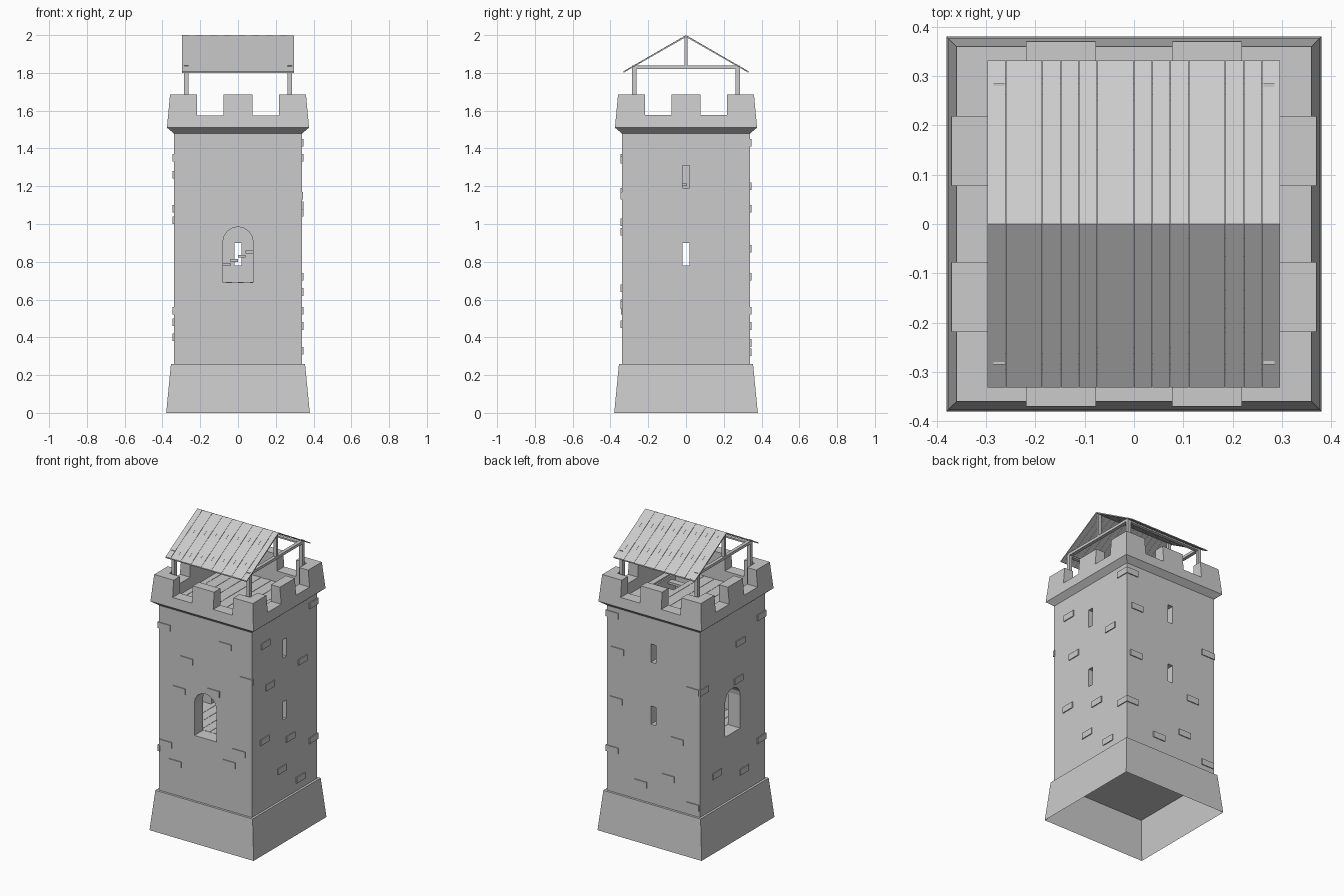
import bpy, bmesh, math
from mathutils import Vector, Matrix

if "Cube" in bpy.data.objects:
    bpy.data.objects.remove(bpy.data.objects["Cube"], do_unlink=True)

stone = bpy.data.materials.new("pale grey stone")
stone.use_nodes = True
GREY = (0.6, 0.6, 0.6, 1)
stone.diffuse_color = GREY
stone.node_tree.nodes["Principled BSDF"].inputs["Base Color"].default_value = GREY


def finish(name, bm):
    bmesh.ops.recalc_face_normals(bm, faces=bm.faces)
    mesh = bpy.data.meshes.new(name)
    bm.to_mesh(mesh)
    bm.free()
    mesh.materials.append(stone)
    obj = bpy.data.objects.new(name, mesh)
    bpy.context.scene.collection.objects.link(obj)
    return obj


def add_box(bm, lo, hi):
    lo, hi = Vector(lo), Vector(hi)
    m = Matrix.Translation((lo + hi) / 2) @ Matrix.Diagonal((*(hi - lo), 1))
    return bmesh.ops.create_cube(bm, size=1, matrix=m)["verts"]


def boxes(name, pairs):
    bm = bmesh.new()
    for lo, hi in pairs:
        add_box(bm, lo, hi)
    return finish(name, bm)


def square_loft(bm, profile, cap_start=True, cap_end=True, closed=False):
    """Skin square rings given as (half width, height)."""
    rings = [[bm.verts.new((sx * r, sy * r, z))
              for sx, sy in ((-1, -1), (1, -1), (1, 1), (-1, 1))] for r, z in profile]
    pairs = list(zip(rings, rings[1:]))
    if closed:
        pairs.append((rings[-1], rings[0]))
    for a, b in pairs:
        for i in range(4):
            j = (i + 1) % 4
            bm.faces.new((a[i], a[j], b[j], b[i]))
    if cap_start and not closed:
        bm.faces.new(rings[0])
    if cap_end and not closed:
        bm.faces.new(rings[-1])


def cut(target, cutter):
    mod = target.modifiers.new("cut", 'BOOLEAN')
    mod.operation = 'DIFFERENCE'
    mod.solver = 'EXACT'
    mod.object = cutter
    cutter.hide_render = True
    cutter.hide_viewport = True
    cutter.display_type = 'WIRE'


# Flared plinth, open underneath
bm = bmesh.new()
square_loft(bm, [(0.38, 0), (0.355, 0.26)], cap_start=False)
finish("plinth", bm)

# Tower shaft with hollow room
WALL, ROOM = 0.34, 0.25
bm = bmesh.new()
square_loft(bm, [(WALL, 0.26), (WALL, 1.49), (ROOM, 1.49), (ROOM, 0.68)])
shaft = finish("shaft", bm)

# Arched openings: front and -x walls
bm = bmesh.new()
arc = [(0.08 * math.cos(math.pi * i / 8), 0.905 + 0.08 * math.sin(math.pi * i / 8)) for i in range(9)]
outline = [(-0.08, 0.69), (0.08, 0.69)] + arc
for turn in (0, -math.pi / 2):
    face = bm.faces.new([bm.verts.new((x, -0.4, z)) for x, z in outline])
    out = bmesh.ops.extrude_face_region(bm, geom=[face])["geom"]
    far = [v for v in out if isinstance(v, bmesh.types.BMVert)]
    bmesh.ops.translate(bm, verts=far, vec=(0, 0.2, 0))
    bmesh.ops.rotate(bm, verts=list({*far, *face.verts}), matrix=Matrix.Rotation(turn, 3, 'Z'))
cut(shaft, finish("arch_cutter", bm))

# Arrow slits: back and +x walls
slits = []
for z in (0.78, 1.19):
    slits.append(((-0.018, 0.2, z), (0.018, 0.4, z + 0.12)))
    slits.append(((0.2, -0.018, z), (0.4, 0.018, z + 0.12)))
cut(shaft, boxes("slit_cutter", slits))

# Raised bricks, (along wall, height) per wall, rightward as seen from outside
BRICKS = {
    "front": (0, [(.146, 1.34), (-.135, 1.17), (-.19, .96), (.06, 1.01), (-.29, .58),
                  (.247, .66), (-.22, .47), (.175, .57), (-.3, 1.35), (.3, 1.15)]),
    "right": (1, [(-.2, 1.35), (.186, 1.1), (-.155, 1.06), (-.21, .72), (.06, .64),
                  (-.03, .46), (.165, .33), (.3, 1.43), (.3, .54)]),
    "back": (2, [(-.26, 1.2), (-.27, .87), (.175, .72), (.11, .46), (-.09, .37),
                 (-.3, .54), (.29, 1.08), (.29, .32), (-.3, 1.43)]),
    "left": (3, [(.08, 1.26), (.06, 1.02), (-.165, .48), (.12, .4), (.3, .54),
                 (.3, 1.35), (-.3, 1.08)]),
}
bm = bmesh.new()
for quarter, spots in BRICKS.values():
    spin = Matrix.Rotation(quarter * math.pi / 2, 3, 'Z')
    for u, z in spots:
        verts = add_box(bm, (u - 0.045, -WALL - 0.006, z - 0.02), (u + 0.045, -WALL + 0.01, z + 0.02))
        bmesh.ops.rotate(bm, verts=verts, matrix=spin)
finish("raised_bricks", bm)

# Parapet ring with corbel, notched into merlons
DECK = 0.295
bm = bmesh.new()
square_loft(bm, [(WALL, 1.48), (0.376, 1.51), (0.36, 1.685), (DECK, 1.685), (DECK, 1.48)], closed=True)
parapet = finish("parapet", bm)
notches = []
for x in (-0.148, 0.148):
    notches.append(((x - 0.07, -0.5, 1.575), (x + 0.07, 0.5, 1.8)))
    notches.append(((-0.5, x - 0.07, 1.576), (0.5, x + 0.07, 1.8)))
for i, pair in enumerate(notches):
    cut(parapet, boxes(f"crenel_cutter_{i}", [pair]))


# Plank floors; the deck leaves a stair hatch
def planks(name, half, top, hatch=None, count=16):
    w = 2 * half / count
    pairs = []
    for i in range(count):
        x = -half + i * w
        runs = [(-half, half)]
        if hatch and hatch[0] < x + w / 2 < hatch[1]:
            runs = [(-half, hatch[2]), (hatch[3], half)]
        t = top - 0.001 * (i % 2)
        pairs += [((x, a, top - 0.01), (x + w - 0.001, b, t)) for a, b in runs]
    return boxes(name, pairs)


planks("room_floor", ROOM, 0.692)
planks("deck", DECK, 1.502, hatch=(0.11, 0.26, -0.22, -0.03))

# Stair treads: along the back wall, then steeply up to the hatch
treads = [((-0.24 + 0.04 * i, 0.15, 0.69 + 0.022 * i), (-0.2 + 0.04 * i, ROOM, 0.705 + 0.022 * i))
          for i in range(11)]
treads += [((0.14, 0.14 - 0.035 * i, 0.95 + 0.05 * i), (ROOM, 0.18 - 0.035 * i, 0.965 + 0.05 * i))
           for i in range(11)]
boxes("stair_treads", treads)

# Roof frame: corner posts, tie beams, wall plates, king posts
P, T = 0.274, 0.011
frame = []
for s in (-1, 1):
    x = s * P
    for y in (-P, P):
        frame.append(((x - T, y - T, 1.49), (x + T, y + T, 1.822)))
    frame.append(((x - T, -P - T, 1.82), (x + T, P + T, 1.838)))
    frame.append(((-P, x - T, 1.815), (P, x + T, 1.825)))
    frame.append(((x - T, -0.008, 1.83), (x + T, 0.008, 1.99)))
boxes("roof_frame", frame)

# Roof slopes made of narrow overlapping board columns
EAVE, LOW, RIDGE, HALF = 0.332, 1.808, 2.0, 0.297
for side, sign in (("front", -1), ("back", 1)):
    bm = bmesh.new()
    w = 2 * HALF / 16
    for i in range(16):
        x = -HALF + i * w
        lift = -0.001 * (i % 2)
        section = [(EAVE, LOW + lift), (0, RIDGE + lift), (0, RIDGE - 0.01), (EAVE, LOW - 0.008)]
        face = bm.faces.new([bm.verts.new((x, sign * y, z)) for y, z in section])
        out = bmesh.ops.extrude_face_region(bm, geom=[face])["geom"]
        bmesh.ops.translate(bm, vec=(w - 0.0008, 0, 0),
                            verts=[v for v in out if isinstance(v, bmesh.types.BMVert)])
    finish("roof_slope_" + side, bm)
